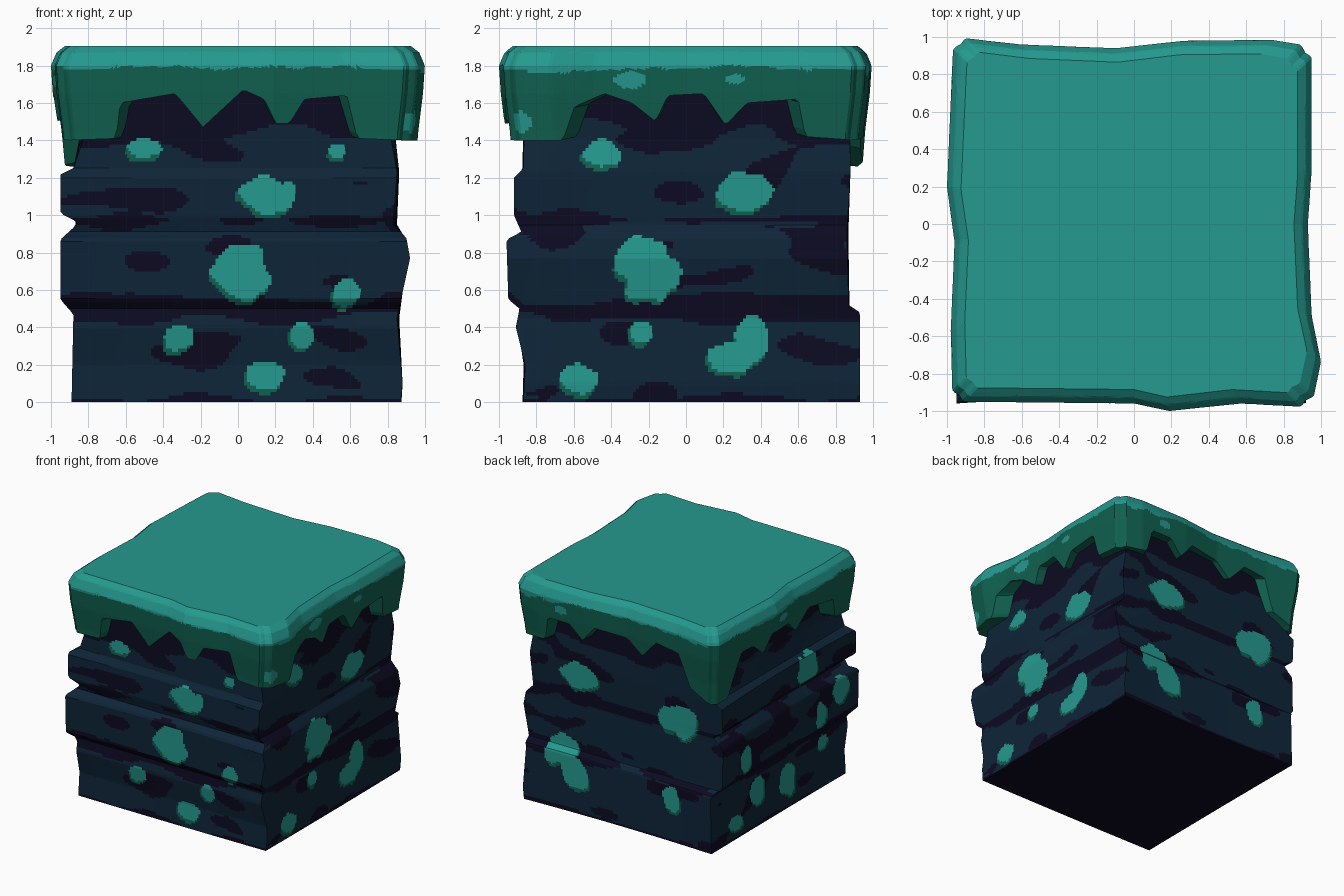
import bpy, bmesh, math
from mathutils import Vector, noise

if "Cube" in bpy.data.objects:
    bpy.data.objects.remove(bpy.data.objects["Cube"])

def material(name, rgb):
    m = bpy.data.materials.new(name)
    m.diffuse_color = (*rgb, 1)
    m.use_nodes = True
    m.node_tree.nodes["Principled BSDF"].inputs["Base Color"].default_value = m.diffuse_color
    return m

MATS = [material("navy rock", (.0044, .0185, .040)),
        material("purple rock", (.0037, .0030, .015)),
        material("teal grass", (.018, .32, .275)),
        material("dark green grass", (.005, .120, .080))]
NAVY, PURPLE, TEAL, GREEN = range(4)
FRONT, RIGHT, BACK, LEFT = range(4)

def lerp(points, t):
    """Piecewise linear lookup through (position, value) pairs."""
    if t <= points[0][0]:
        return points[0][1]
    for (a, va), (b, vb) in zip(points, points[1:]):
        if t <= b:
            return va + (vb - va) * (t - a) / (b - a)
    return points[-1][1]

def n3(x, y, z):
    return noise.noise(Vector((x, y, z)))

def square(i, n):
    """Point i on the outline of a unit square, n points per side."""
    side, k = divmod(i % (4 * n), n)
    u = -1 + 2 * k / n
    return [(u, -1), (1, u), (-u, 1), (-1, -u)][side]

def in_blob(c, z, blobs):
    for bc, bz, rc, rz in blobs:
        dx, dz = (c - bc) / rc, (z - bz) / rz
        if abs(dx) < 1.5 and abs(dz) < 1.5:
            if math.hypot(dx, dz) < 1 + .35 * n3(c * 9, z * 9, bc * 7):
                return True
    return False

def loft(name, n, rings, point, colour, close_colours):
    """Skin of square rings; colour(side, centre) picks each face's material."""
    bm = bmesh.new()
    grid = [[bm.verts.new(point(i, r)) for i in range(4 * n)] for r in range(rings)]
    for r in range(rings - 1):
        for i in range(4 * n):
            j = (i + 1) % (4 * n)
            f = bm.faces.new((grid[r][i], grid[r][j], grid[r + 1][j], grid[r + 1][i]))
            f.material_index = colour(i // n, f.calc_center_median())
    for ring, mat in ((grid[0][::-1], close_colours[0]), (grid[-1], close_colours[1])):
        if mat is not None:
            bm.faces.new(ring).material_index = mat
    me = bpy.data.meshes.new(name)
    bm.to_mesh(me)
    bm.free()
    for m in MATS:
        me.materials.append(m)
    ob = bpy.data.objects.new(name, me)
    bpy.context.collection.objects.link(ob)
    return ob

# --- Rock body: ledge profiles (height, distance from centre) per side
LEDGES = {
    FRONT: [(0, .87), (.2, .86), (.4, .91), (.5, .89), (.55, .95), (.87, .96), (.91, .88),
            (1, .92), (1.2, .92), (1.25, .87), (1.7, .86)],
    RIGHT: [(0, .87), (.1, .88), (.45, .85), (.77, .92), (.88, .90), (.95, .83),
            (1.23, .85), (1.4, .82), (1.7, .82)],
    BACK: [(0, .93), (.48, .93), (.52, .87), (.9, .86), (1.25, .88), (1.7, .87)],
    LEFT: [(0, .89), (.47, .88), (.55, .95), (.87, .95), (.96, .85), (1.01, .95),
           (1.22, .95), (1.25, .88), (1.4, .83), (1.7, .83)]}

# Moss spots (along side, height, half width, half height)
SPOTS = {
    FRONT: [(.15, 1.11, .15, .10), (.03, .69, .15, .14), (.58, .59, .075, .075),
            (-.32, .35, .08, .07), (.34, .36, .06, .065), (.14, .14, .10, .08),
            (-.5, 1.36, .09, .045), (.53, 1.34, .045, .04)],
    RIGHT: [(-.45, 1.33, .10, .07), (.31, 1.12, .15, .11), (-.21, .72, .165, .16),
            (-.24, .37, .07, .065), (.35, .33, .09, .13), (.24, .24, .12, .09),
            (-.57, .13, .10, .08)],
    BACK: [(.38, 1.15, .17, .12), (-.52, 1.02, .18, .14), (.53, .50, .16, .12),
           (.40, .33, .12, .13), (-.5, .37, .08, .11)],
    LEFT: [(-.3, 1.12, .13, .14), (-.74, .78, .10, .10), (-.49, .65, .07, .10),
           (-.57, .38, .06, .06), (.52, .66, .08, .10), (.3, .29, .09, .11),
           (-.1, .24, .10, .14), (.6, .13, .08, .06)]}

BODY_N, BODY_R = 110, 96

def body_point(i, r):
    a, b = square(i, BODY_N)
    z = 1.7 * r / (BODY_R - 1)
    def reach(side, along):          # ledges are strongest near the corners
        e = lerp(LEDGES[side], z)
        return .88 + (e - .88) * (.6 + .4 * along * along)
    x = a * reach(RIGHT if a > 0 else LEFT, b)
    y = b * reach(BACK if b > 0 else FRONT, a)
    return x, y, z

def body_colour(side, p):
    c, z = (p.x if side in (FRONT, BACK) else p.y), p.z
    if in_blob(c, z, SPOTS[side]):
        return TEAL
    if in_blob(c + .012, z + .025, SPOTS[side]):
        return GREEN
    n = n3(p.x * 2.4, p.y * 2.4, z * 5)
    if z > 1.44 + .13 * n or z < .02 + .05 * n:
        return PURPLE
    if abs(z - .97) < .025 + .07 * n or abs(z - .5) < .05 + .10 * n:
        return PURPLE
    return PURPLE if n3(p.x * 2.6 + 7, p.y * 2.6, z * 6) > .27 else NAVY

loft("rock_body", BODY_N, BODY_R, body_point, body_colour, (PURPLE, PURPLE))

# --- Grass cap: footprint edge and dripping lower edge (along side, value)
EDGE = {
    FRONT: [(-1, .95), (0, .96), (.2, 1.0), (.6, .96), (1, .98)],
    RIGHT: [(-1, .95), (-.75, 1.0), (-.5, .95), (0, .93), (.3, .95), (1, .95)],
    BACK: [(-1, 1.0), (-.63, .96), (-.1, .94), (.28, .98), (.77, .985), (1, .95)],
    LEFT: [(-1, .97), (-.6, .98), (-.1, .96), (.2, 1.0), (.9, .97), (1, .96)]}
DRIPS = {
    FRONT: [(-1, 1.40), (-.7, 1.41), (-.66, 1.6), (-.35, 1.65), (-.2, 1.47), (-.05, 1.6),
            (.03, 1.67), (.15, 1.62), (.22, 1.49), (.3, 1.49), (.38, 1.62), (.62, 1.64),
            (.7, 1.41), (1, 1.40)],
    RIGHT: [(-1, 1.40), (-.7, 1.4), (-.62, 1.58), (-.45, 1.65), (-.3, 1.6), (-.17, 1.5),
            (-.1, 1.64), (.1, 1.65), (.23, 1.48), (.35, 1.6), (.64, 1.62), (.7, 1.42), (1, 1.40)],
    BACK: [(-1, 1.26), (-.75, 1.36), (-.62, 1.63), (-.4, 1.66), (-.25, 1.5), (-.1, 1.62),
           (.2, 1.64), (.33, 1.5), (.45, 1.62), (.66, 1.62), (.72, 1.42), (1, 1.40)],
    LEFT: [(-1, 1.40), (-.72, 1.42), (-.64, 1.6), (-.3, 1.65), (-.15, 1.5), (0, 1.62),
           (.25, 1.64), (.35, 1.5), (.5, 1.62), (.64, 1.62), (.8, 1.27), (1, 1.26)]}
BULGE = [(1.25, -.05), (1.45, -.035), (1.65, -.01), (1.8, 0), (1.87, -.03), (1.905, -.075)]
CAP_SPOTS = {FRONT: [], RIGHT: [(-.88, 1.5, .06, .06), (-.3, 1.72, .10, .04), (.26, 1.73, .04, .02)],
             BACK: [(.5, 1.72, .06, .03)], LEFT: [(.1, 1.72, .07, .03)]}
CAP_N, CAP_R, TOP = 90, 30, 1.905

def cap_point(i, r):
    a, b = square(i, CAP_N)
    side = (i % (4 * CAP_N)) // CAP_N
    bottom = lerp(DRIPS[side], a if side in (FRONT, BACK) else b)
    if r == 0:                       # underside runs in to the rock
        return a * .82, b * .82, bottom + .02
    z = bottom + (TOP - bottom) * (r - 1) / (CAP_R - 2)
    grow = lerp(BULGE, z)
    x = a * (lerp(EDGE[RIGHT if a > 0 else LEFT], b) + grow)
    y = b * (lerp(EDGE[BACK if b > 0 else FRONT], a) + grow)
    chamfer = 1 - .6 * max(0, min(abs(a), abs(b)) - .94)
    return x * chamfer, y * chamfer, z

def cap_colour(side, p):
    c = p.x if side in (FRONT, BACK) else p.y
    line = 1.785 + .05 * n3(p.x * 2, p.y * 2, 3) + .02 * n3(p.x * 8, p.y * 8, 1)
    return TEAL if p.z > line or in_blob(c, p.z, CAP_SPOTS[side]) else GREEN

loft("grass_cap", CAP_N, CAP_R, cap_point, cap_colour, (None, TEAL))
